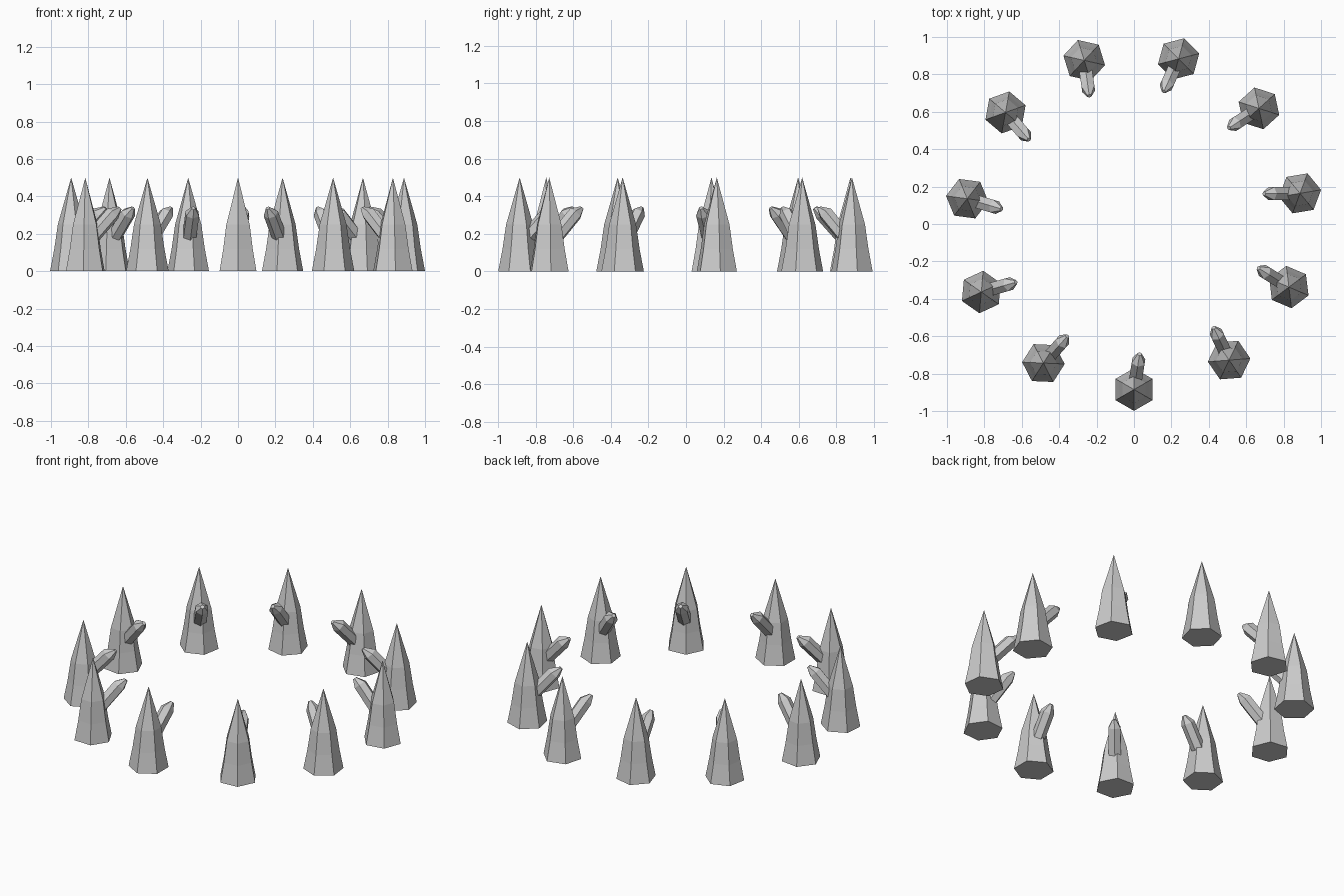
import bpy, bmesh
from math import pi, cos, sin, radians
from mathutils import Vector

if "Cube" in bpy.data.objects:
    bpy.data.objects.remove(bpy.data.objects["Cube"])

N, RING, STEP = 11, 0.9, radians(32.56)


def add_loft(bm, rings):
    """Join rings of points (a one-point ring is an apex) and cap the ends."""
    loops = [[bm.verts.new(p) for p in r] for r in rings]
    for a, b in zip(loops, loops[1:]):
        n = len(a)
        for i in range(n):
            j = (i + 1) % n
            if len(b) == 1:
                bm.faces.new((a[i], a[j], b[0]))
            else:
                bm.faces.new((a[i], a[j], b[j], b[i]))
    bm.faces.new(loops[0][::-1])
    if len(loops[-1]) > 2:
        bm.faces.new(loops[-1])


def hexagon(centre, u, v, r):
    if r == 0:
        return [centre]
    return [centre + r * (cos(i * pi / 3) * u + sin(i * pi / 3) * v) for i in range(6)]


def make_mesh(name, rings):
    bm = bmesh.new()
    add_loft(bm, rings)
    bmesh.ops.recalc_face_normals(bm, faces=bm.faces)
    me = bpy.data.meshes.new(name)
    bm.to_mesh(me)
    bm.free()
    return me


X, Y, Z = Vector((1, 0, 0)), Vector((0, 1, 0)), Vector((0, 0, 1))

# Pointed six-sided stump with a flared foot
spike = make_mesh("spike", [hexagon(Z * z, X, Y, r) for z, r in
                            ((0, 0.114), (0.12, 0.091), (0.25, 0.072), (0.5, 0))])

# Side branch, rising along local +X, with a blunt tapered tip
axis = Vector((0.67, 0, 0.74)).normalized()
up = axis.cross(Y).normalized()
branch = make_mesh("branch", [hexagon(Vector((x, 0, z)), up, Y, r) for x, z, r in
                              ((0.033, 0.175, 0.040), (0.153, 0.308, 0.040),
                               (0.192, 0.338, 0.012))])

# Ring of spikes, each branch leaning inward and slightly aside
for k in range(N):
    a = -pi / 2 - k * STEP
    pos = (RING * cos(a), RING * sin(a) + 0.015, 0)
    for name, me, turn in (("spike", spike, a), ("branch", branch, a + pi - radians(9))):
        ob = bpy.data.objects.new(f"{name}_{k + 1}", me)
        ob.location = pos
        ob.rotation_euler.z = turn
        bpy.context.collection.objects.link(ob)
